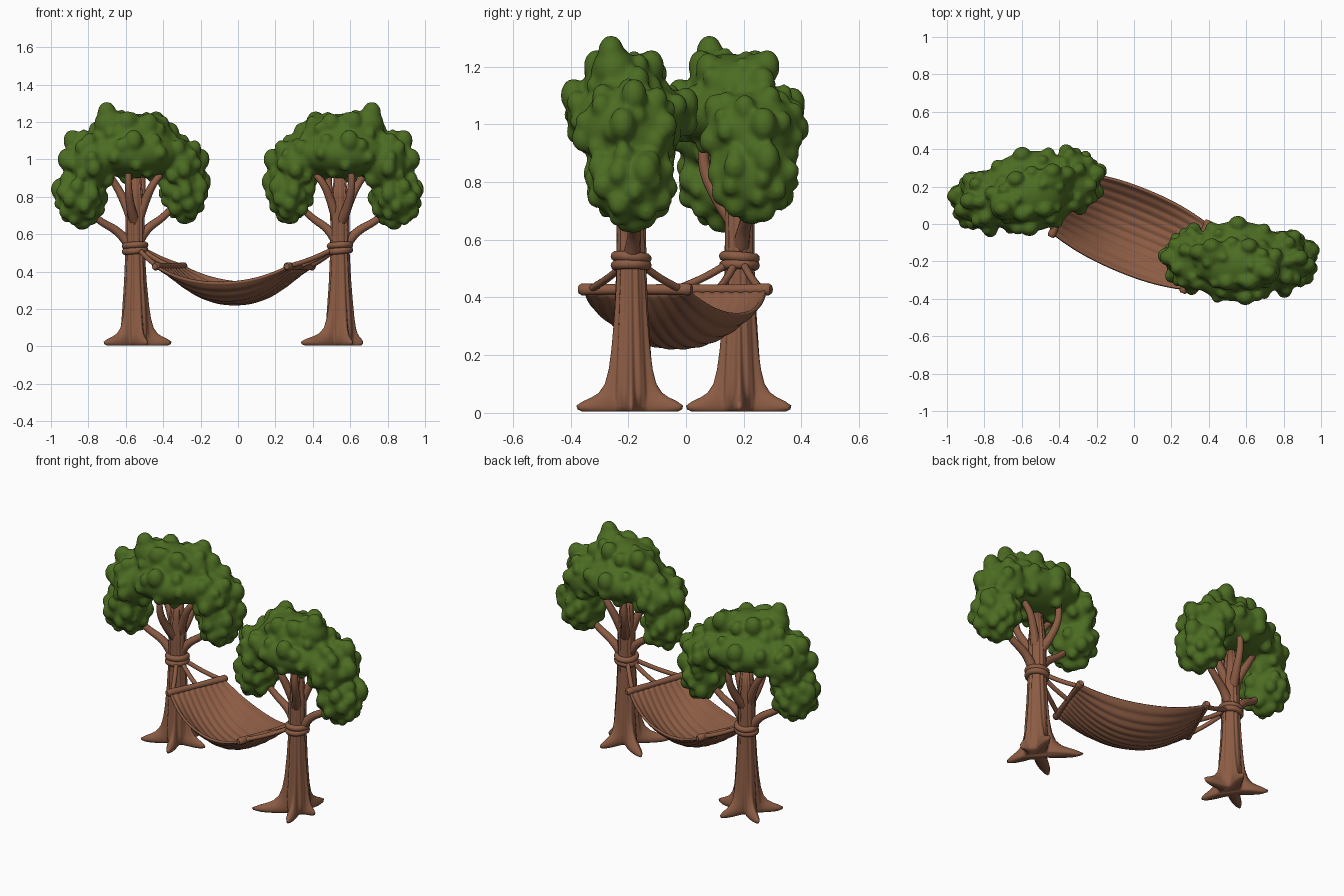
import bpy, bmesh, math, random
from mathutils import Vector, Matrix

if "Cube" in bpy.data.objects:
    bpy.data.objects.remove(bpy.data.objects["Cube"])


def material(name, rgb):
    m = bpy.data.materials.new(name)
    m.use_nodes = True
    m.diffuse_color = (*rgb, 1)
    bsdf = m.node_tree.nodes["Principled BSDF"]
    bsdf.inputs["Base Color"].default_value = (*rgb, 1)
    bsdf.inputs["Roughness"].default_value = 0.8
    return m


BROWN = material("warm brown", (0.262, 0.107, 0.058))
GREEN = material("leaf green", (0.072, 0.15, 0.016))


def finish(bm, name, mat):
    bmesh.ops.recalc_face_normals(bm, faces=bm.faces[:])
    for f in bm.faces:
        f.smooth = True
    me = bpy.data.meshes.new(name)
    bm.to_mesh(me)
    bm.free()
    me.materials.append(mat)
    ob = bpy.data.objects.new(name, me)
    bpy.context.collection.objects.link(ob)
    return ob


def tube(name, points, radii, cyclic=False):
    """Round tube along a smooth path, with a radius at each point."""
    cu = bpy.data.curves.new(name, "CURVE")
    cu.dimensions = "3D"
    cu.bevel_depth = 1.0
    cu.bevel_resolution = 3
    cu.use_fill_caps = True
    cu.resolution_u = 6
    sp = cu.splines.new("BEZIER")
    sp.bezier_points.add(len(points) - 1)
    for bp, p, r in zip(sp.bezier_points, points, radii):
        bp.co, bp.radius = p, r
        bp.handle_left_type = bp.handle_right_type = "AUTO"
    sp.use_cyclic_u = cyclic
    cu.materials.append(BROWN)
    ob = bpy.data.objects.new(name, cu)
    bpy.context.collection.objects.link(ob)


# Trunk: grooved bark, with five pointed roots spreading at the foot
# rows of height, bark radius, root strength
PROFILE = [(0.004, 0.05, 0.85), (0.012, 0.06, 0.97), (0.025, 0.064, 1), (0.04, 0.067, 0.82),
           (0.055, 0.07, 0.55), (0.07, 0.071, 0.36), (0.1, 0.071, 0.19), (0.15, 0.068, 0.1),
           (0.22, 0.064, 0.05), (0.35, 0.056, 0.02), (0.5, 0.05, 0), (0.62, 0.049, 0),
           (0.72, 0.05, 0), (0.8, 0.042, 0), (0.92, 0.03, 0)]


def trunk(name, x, y, reach):
    bm = bmesh.new()
    n, rings = 120, []
    for z, base, root in PROFILE:
        ring = []
        for i in range(n):
            a = math.tau * i / n
            r = base * (1 + 0.045 * math.cos(11 * a + 3 * z) + 0.025 * math.cos(17 * a))
            for k, length in enumerate(reach):
                d = (a - math.tau * k / 5 + math.pi) % math.tau - math.pi
                r += (length - base) * root * math.exp(-(abs(d) / 0.24) ** 1.5)
            ring.append(bm.verts.new((x + r * math.cos(a), y + r * math.sin(a), z)))
        rings.append(ring)
    for lo, hi in zip(rings, rings[1:]):
        for i in range(n):
            bm.faces.new((lo[i], lo[(i + 1) % n], hi[(i + 1) % n], hi[i]))
    bm.faces.new(rings[0])
    bm.faces.new(rings[-1])
    finish(bm, name, BROWN)


# Leafy crown: overlapping masses and knobs fused into one soft skin
# rows of centre, size, number of small lumps; x and y are from the trunk
MASSES = [((0.02, -0.03, 1.12), (0.225, 0.14, 0.125), 24),
          ((0.01, -0.01, 1.03), (0.28, 0.215, 0.13), 32),
          ((0.25, -0.01, 0.98), (0.12, 0.165, 0.15), 26),
          ((-0.23, 0, 0.98), (0.12, 0.165, 0.13), 24),
          ((0.3, 0, 0.8), (0.12, 0.135, 0.14), 34),
          ((-0.265, 0, 0.825), (0.11, 0.135, 0.135), 32),
          ((0.15, -0.06, 1.19), (0.085, 0.075, 0.08), 0),
          ((-0.11, 0.03, 1.17), (0.085, 0.07, 0.075), 0)]
KNOBS = [(0.17, -0.07, 1.25), (-0.13, 0.07, 1.2), (0.05, -0.2, 1.1), (0.34, 0.01, 1.1),
         (-0.2, 0.04, 1.14), (-0.36, 0.01, 1.0), (0.4, 0.05, 0.84), (-0.37, 0.02, 0.88),
         (0.01, 0.19, 1.07), (0.07, -0.12, 1.2), (-0.05, -0.12, 1.19), (0.29, 0.01, 0.68),
         (-0.27, -0.01, 0.71), (0.07, 0.07, 1.2), (0.38, -0.03, 1.0)]


def crown(name, place):
    random.seed(7)
    bm = bmesh.new()

    def blob(centre, size, detail):
        mat = place @ Matrix.Translation(centre) @ Matrix.Diagonal((*size, 1))
        bmesh.ops.create_icosphere(bm, subdivisions=detail, radius=1, matrix=mat)

    for c, s, count in MASSES:
        blob(c, s, 4)
        for i in range(count):
            h = 1 - 2 * (i + 0.5) / count
            a = i * 2.39996 + random.uniform(-0.3, 0.3)
            w = math.sqrt(1 - h * h)
            d = Vector((w * math.cos(a), w * math.sin(a), h))
            r = random.uniform(0.026, 0.042)
            blob(Vector(c) + 0.97 * Vector([u * v for u, v in zip(d, s)]), (r, r, r * 1.2), 2)
    for k in KNOBS:
        blob(k, (0.05, 0.045, 0.06), 3)
    ob = finish(bm, name, GREEN)
    fuse = ob.modifiers.new("fuse", "REMESH")
    fuse.mode = "VOXEL"
    fuse.voxel_size = 0.01
    fuse.use_smooth_shade = True
    soft = ob.modifiers.new("soften", "SMOOTH")
    soft.iterations = 9
    soft.factor = 0.5


# Branches and rope wraps; offsets are from the trunk, with x pointing outward
BRANCHES = [[(0.02, 0, 0.53), (0.09, 0.01, 0.61), (0.2, 0.01, 0.68), (0.3, 0.01, 0.78)],
            [(-0.02, 0, 0.57), (-0.07, 0, 0.63), (-0.15, 0, 0.69), (-0.26, -0.01, 0.8)],
            [(0.01, 0, 0.66), (0.05, 0.03, 0.77), (0.1, 0.05, 0.87), (0.16, 0.04, 0.95)],
            [(-0.01, 0, 0.66), (-0.05, -0.03, 0.78), (-0.09, -0.05, 0.87), (-0.16, -0.04, 0.95)],
            [(0, 0.01, 0.65), (-0.04, 0.07, 0.75), (-0.06, 0.11, 0.85), (-0.06, 0.11, 0.97)],
            [(0, -0.01, 0.65), (0.04, -0.07, 0.75), (0.06, -0.11, 0.85), (0.06, -0.11, 0.97)]]


def tree(side, x, y, sign, turn, reach):
    trunk(side + "_trunk", x, y, reach)
    # the crown and branches are mirrored outward, then turned about the trunk
    place = (Matrix.Translation((x, y, 0)) @ Matrix.Rotation(turn, 4, "Z")
             @ Matrix.Diagonal((sign, 1, 1, 1)))
    crown(side + "_crown", place)
    for i, path in enumerate(BRANCHES):
        tube(f"{side}_branch_{i + 1}", [place @ Vector(p) for p in path],
             (0.03, 0.024, 0.02, 0.016))
    for i in range(2):
        ring = [(x + 0.053 * math.cos(k * math.pi / 4), y + 0.053 * math.sin(k * math.pi / 4),
                 0.511 + 0.028 * i + 0.005 * math.cos(k * math.pi / 4 + i)) for k in range(8)]
        tube(f"{side}_rope_wrap_{i + 1}", ring, [0.018] * 8, cyclic=True)


tree("left", 0.545, -0.19, 1, 0, (0.12, 0.19, 0.26, 0.26, 0.2))
tree("right", -0.55, 0.185, -1, math.radians(12), (0.19, 0.19, 0.21, 0.21, 0.195))

# Spreader bars and their ropes
BARS = {"right": (Vector((-0.445, -0.07, 0.428)), Vector((-0.285, 0.295, 0.428)), Vector((-0.55, 0.185, 0.52))),
        "left": (Vector((0.26, -0.37, 0.428)), Vector((0.4, 0.02, 0.428)), Vector((0.545, -0.19, 0.52)))}
for side, (a, b, knot) in BARS.items():
    tube(side + "_spreader_bar", [a, a.lerp(b, 0.03), a.lerp(b, 0.5), a.lerp(b, 0.97), b],
         (0.015, 0.022, 0.017, 0.022, 0.015))
    for i, t in enumerate((0.1, 0.5, 0.9)):
        start = a.lerp(b, t)
        end = knot + (start - knot).normalized() * 0.04
        end.z = 0.52
        mid = start.lerp(end, 0.5) - Vector((0, 0, 0.006))
        tube(f"{side}_hammock_rope_{i + 1}", [start, mid, end], [0.013] * 3)

# Hammock cloth: sagging sheet with lengthwise ridges
bm = bmesh.new()
NS, NT = 32, 80
grid = []
for i in range(NS + 1):
    s = 2 * i / NS - 1
    sag = 1 - abs(s) ** 2.2
    row = []
    for j in range(NT + 1):
        t = 2 * j / NT - 1
        u = 0.5 + 0.45 * t
        p = BARS["right"][0].lerp(BARS["right"][1], u).lerp(
            BARS["left"][0].lerp(BARS["left"][1], u), (s + 1) / 2)
        p += Vector((0.327, 0.945, 0)) * 0.045 * t * sag
        p.z = 0.424 - 0.085 * sag - 0.11 * sag * (1 - abs(t) ** 2.3) + 0.003 * math.cos(t * 10 * math.pi)
        row.append(bm.verts.new(p))
    grid.append(row)
for i in range(NS):
    for j in range(NT):
        bm.faces.new((grid[i][j], grid[i + 1][j], grid[i + 1][j + 1], grid[i][j + 1]))
cloth = finish(bm, "hammock_cloth", BROWN)
thick = cloth.modifiers.new("thickness", "SOLIDIFY")
thick.thickness = 0.014
thick.offset = 0
